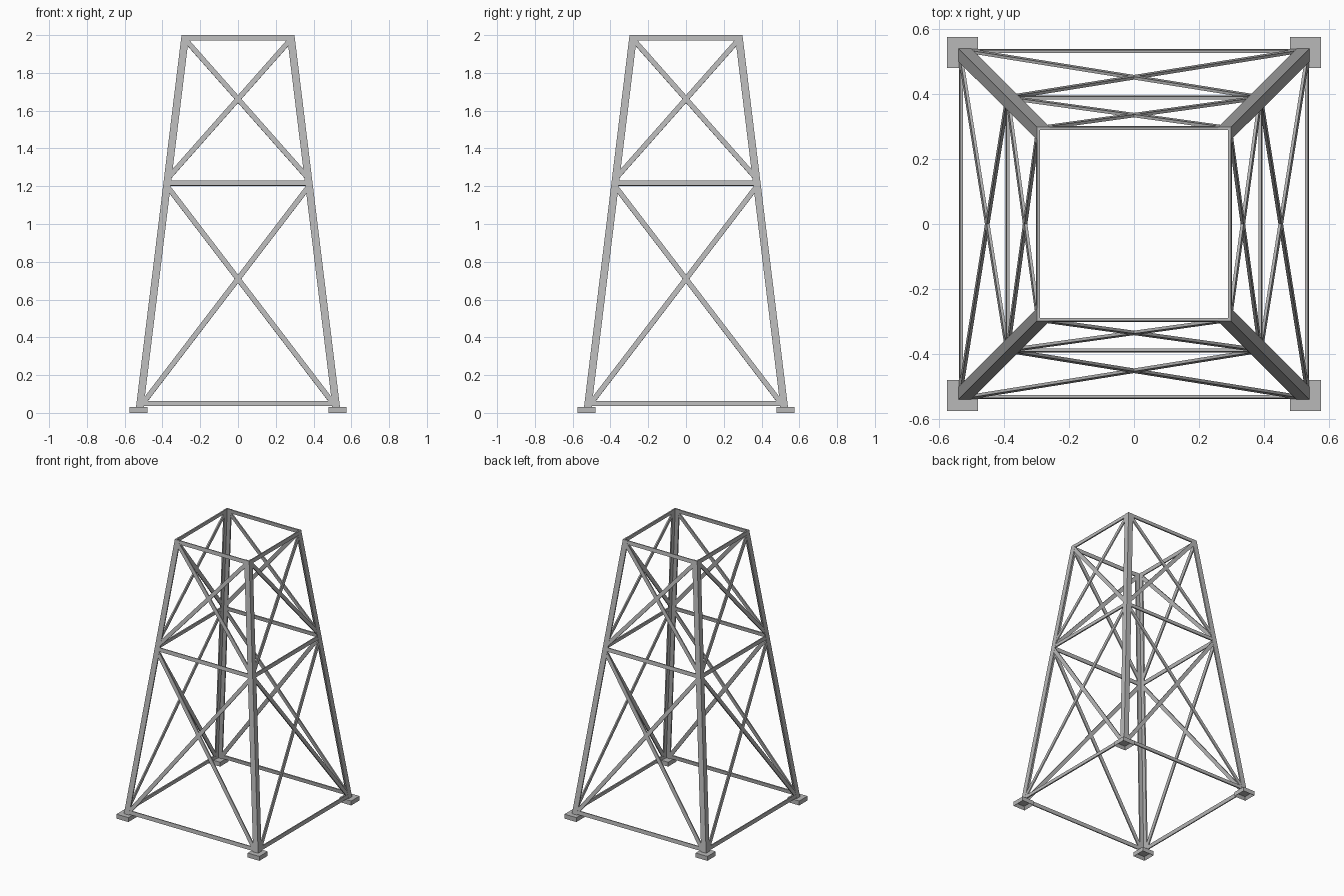
import bpy, bmesh, math
from mathutils import Vector, Matrix

cube = bpy.data.objects.get("Cube")
if cube:
    bpy.data.objects.remove(cube, do_unlink=True)

steel = bpy.data.materials.new("steel_grey")
steel.use_nodes = True
GREY = (0.48, 0.48, 0.48, 1)
steel.diffuse_color = GREY
steel.node_tree.nodes["Principled BSDF"].inputs["Base Color"].default_value = GREY

BASE, TOP = 0.03, 2.0            # leg ends
FLANGE, THICK = 0.04, 0.01       # angle iron section
BAR, PLATE = 0.027, 0.009        # brace section
SIDES = ["front", "right", "back", "left"]
CORNERS = ["front_right", "back_right", "back_left", "front_left"]


def outer(z):
    """Half-width of the tower at height z."""
    return 0.54 + (0.299 - 0.54) * (z - BASE) / (TOP - BASE)


def add_object(name, bm, turn):
    bmesh.ops.recalc_face_normals(bm, faces=bm.faces)
    bm.transform(Matrix.Rotation(turn, 4, "Z"))
    mesh = bpy.data.meshes.new(name)
    bm.to_mesh(mesh)
    bm.free()
    mesh.materials.append(steel)
    obj = bpy.data.objects.new(name, mesh)
    bpy.context.collection.objects.link(obj)


def leg(name, turn):
    """Leaning angle iron with its corner facing outwards."""
    bm = bmesh.new()
    f, t = FLANGE, THICK
    profile = [(0, 0), (f, 0), (f, t), (t, t), (t, f), (0, f)]
    rings = [[bm.verts.new((x - outer(z), y - outer(z), z)) for x, y in profile]
             for z in (BASE, TOP)]
    for i in range(len(profile)):
        j = (i + 1) % len(profile)
        bm.faces.new((rings[0][i], rings[0][j], rings[1][j], rings[1][i]))
    for ring in rings:
        bm.faces.new(ring)
    add_object(name, bm, turn)


def foot(name, turn):
    """Square foot plate with a recessed underside."""
    bm = bmesh.new()
    size, height, centre = 0.095, 0.032, -0.5275
    bmesh.ops.create_cube(bm, size=1, matrix=Matrix.Translation((centre, centre, height / 2))
                          @ Matrix.Diagonal((size, size, height, 1)))
    bm.normal_update()
    under = [f for f in bm.faces if f.normal.z < -0.9]
    bmesh.ops.inset_region(bm, faces=under, thickness=0.02)
    for v in under[0].verts:
        v.co.z = 0.02
    add_object(name, bm, turn)


def brace(name, start, end, turn):
    """Flat bar lying in the sloping plane of one side."""
    a, b = (Vector((x, -outer(z), z)) for x, z in (start, end))
    along = (b - a).normalized()
    slope = (outer(BASE) - outer(TOP)) / (TOP - BASE)
    normal = Vector((0, -1, slope)).normalized()
    across = normal.cross(along)
    centre = (a + b) / 2 - normal * (PLATE / 2 + 0.0008)
    frame = Matrix((along, across, normal)).transposed().to_4x4()
    bm = bmesh.new()
    bmesh.ops.create_cube(bm, size=1, matrix=Matrix.Translation(centre) @ frame
                          @ Matrix.Diagonal(((b - a).length, BAR, PLATE, 1)))
    add_object(name, bm, turn)


rails = {"bottom": 0.05, "middle": 1.217, "top": 1.986}
diagonals = {"lower": ((0.51, 0.043), (0.38, 1.207)),
             "upper": ((0.378, 1.235), (0.277, 1.975))}

for i, (side, corner) in enumerate(zip(SIDES, CORNERS)):
    turn = i * math.pi / 2
    # Corner leg and its foot
    leg(corner + "_leg", turn)
    foot(corner + "_foot", turn)
    # Horizontal rails
    for level, z in rails.items():
        x = outer(z) - 0.013
        brace(f"{side}_{level}_rail", (-x, z), (x, z), turn)
    # Crossed diagonals
    for level, ((x0, z0), (x1, z1)) in diagonals.items():
        for s, way in ((1, "rising_right"), (-1, "rising_left")):
            brace(f"{side}_{level}_brace_{way}", (-s * x0, z0), (s * x1, z1), turn)
